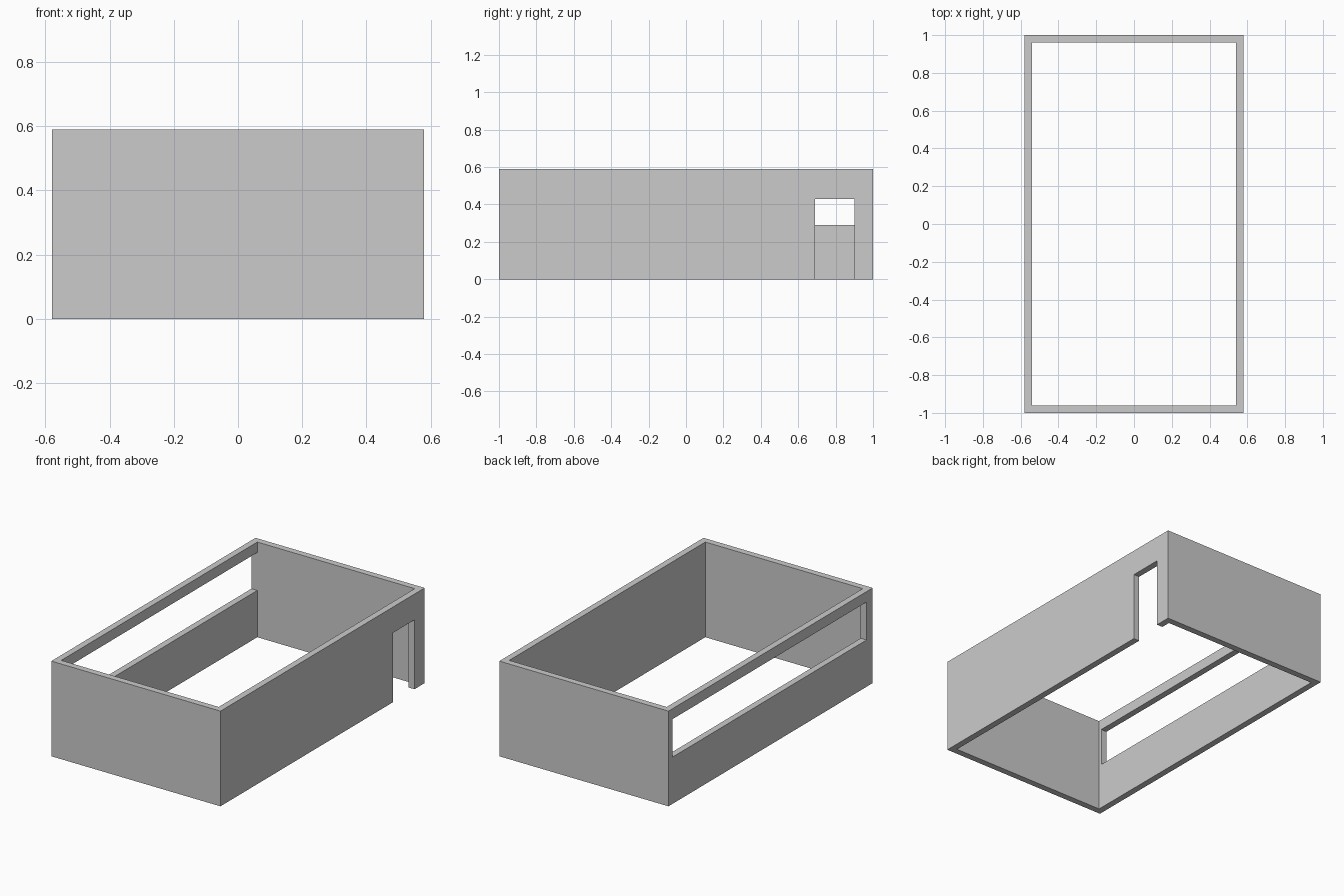
import bpy

default = bpy.data.objects.get("Cube")
if default:
    bpy.data.objects.remove(default, do_unlink=True)

# Overall dimensions
HALF_X, HALF_Y, HEIGHT, WALL = 0.58, 1.0, 0.59, 0.04
OVER = 0.1  # how far cutters reach past the walls

grey = bpy.data.materials.new("pale grey")
grey.use_nodes = True
color = (0.6, 0.6, 0.6, 1)
grey.diffuse_color = color
grey.node_tree.nodes["Principled BSDF"].inputs["Base Color"].default_value = color


def box(name, low, high):
    """Axis-aligned box between two corners."""
    center = [(a + b) / 2 for a, b in zip(low, high)]
    bpy.ops.mesh.primitive_cube_add(size=1, location=center)
    obj = bpy.context.object
    obj.name = name
    obj.scale = [b - a for a, b in zip(low, high)]
    bpy.ops.object.transform_apply(location=True, rotation=False, scale=True)
    obj.data.materials.append(grey)
    return obj


def cut(target, cutter):
    """Subtract the cutter, then discard it."""
    cutter.hide_render = True
    mod = target.modifiers.new(cutter.name, "BOOLEAN")
    mod.operation = "DIFFERENCE"
    mod.solver = "EXACT"
    mod.object = cutter
    bpy.ops.object.select_all(action="DESELECT")
    target.select_set(True)
    bpy.context.view_layer.objects.active = target
    bpy.ops.object.modifier_apply(modifier=mod.name)
    bpy.data.objects.remove(cutter, do_unlink=True)


inner_x, inner_y = HALF_X - WALL, HALF_Y - WALL

# Four walls, open above and below
walls = box("room_walls", (-HALF_X, -HALF_Y, 0), (HALF_X, HALF_Y, HEIGHT))
cut(walls, box("room_space", (-inner_x, -inner_y, -OVER),
               (inner_x, inner_y, HEIGHT + OVER)))

# Doorway near the back of the +x wall
cut(walls, box("doorway", (inner_x - OVER, 0.69, -OVER),
               (HALF_X + OVER, 0.9, 0.43)))

# Long window opening in the -x wall, flush with the back wall inside
cut(walls, box("window_opening", (-HALF_X - OVER, -0.94, 0.29),
               (-inner_x + OVER, inner_y, 0.525)))
